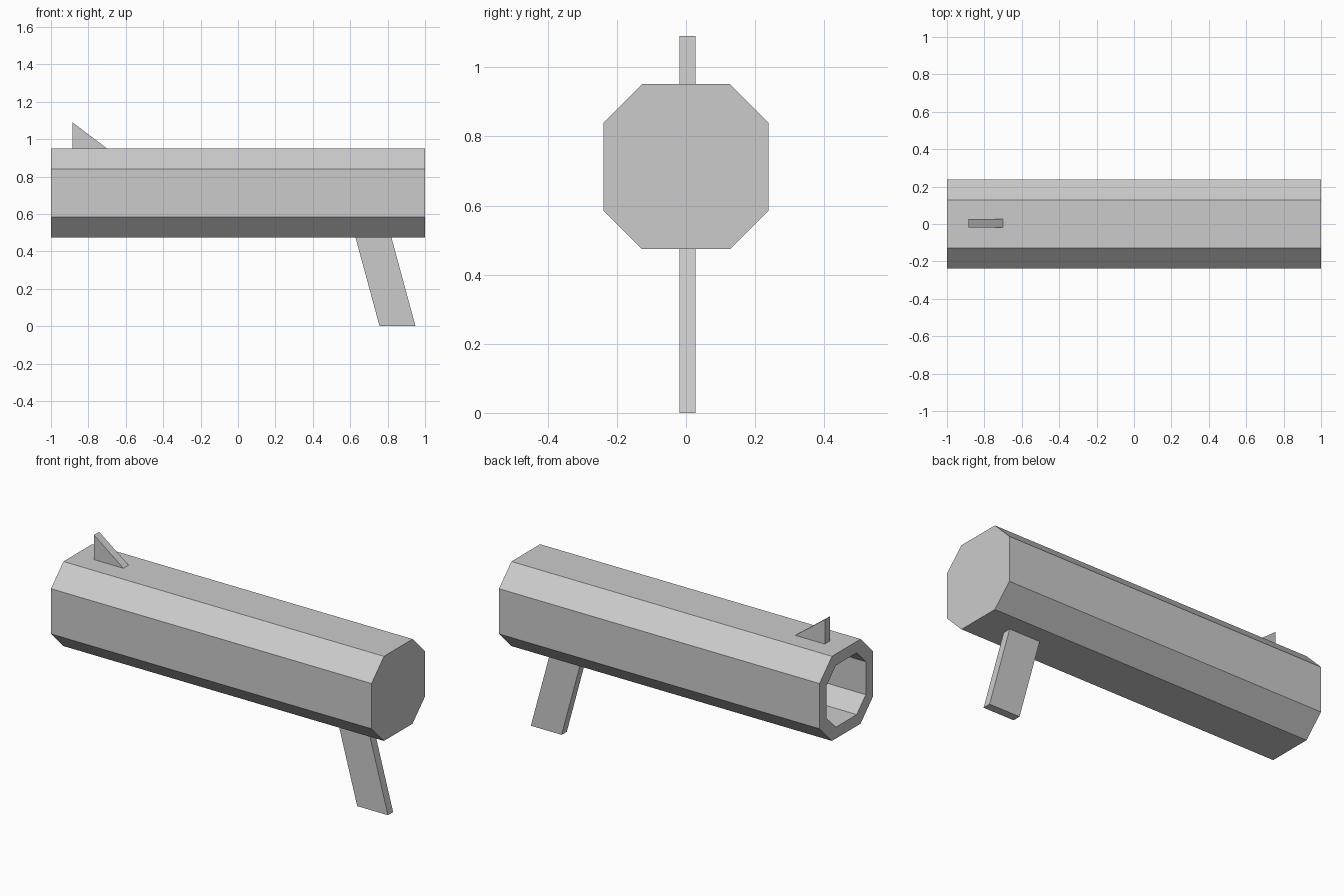
import bpy, bmesh

if "Cube" in bpy.data.objects:
    bpy.data.objects.remove(bpy.data.objects["Cube"])

ZC = 0.7125  # height of the tube axis


def make_object(name, bm):
    bmesh.ops.recalc_face_normals(bm, faces=bm.faces)
    mesh = bpy.data.meshes.new(name)
    bm.to_mesh(mesh)
    bm.free()
    obj = bpy.data.objects.new(name, mesh)
    bpy.context.collection.objects.link(obj)
    return obj


def plate(name, profile, y0=-0.019, y1=0.027):
    """Flat plate: an x-z profile extruded along y."""
    bm = bmesh.new()
    face = bm.faces.new([bm.verts.new((x, y0, z)) for x, z in profile])
    out = bmesh.ops.extrude_face_region(bm, geom=[face])
    moved = [v for v in out["geom"] if isinstance(v, bmesh.types.BMVert)]
    bmesh.ops.translate(bm, verts=moved, vec=(0, y1 - y0, 0))
    return make_object(name, bm)


def octagon(bm, x, scale):
    """Ring of a square section with cut corners, around the tube axis."""
    a, b = 0.2385 * scale, 0.1275 * scale
    pts = [(a, -b), (a, b), (b, a), (-b, a), (-a, b), (-a, -b), (-b, -a), (b, -a)]
    return [bm.verts.new((x, y, ZC + z)) for y, z in pts]


# Barrel: closed at the back, hollow bore open at the muzzle (-x)
bm = bmesh.new()
rings = [octagon(bm, x, s) for x, s in ((1, 1), (-1, 1), (-1, 0.73), (0.93, 0.73))]
for r0, r1 in zip(rings, rings[1:]):
    for i in range(8):
        j = (i + 1) % 8
        bm.faces.new((r0[i], r0[j], r1[j], r1[i]))
bm.faces.new(rings[0])
bm.faces.new(rings[-1])
make_object("barrel", bm)

# Slanted grip under the back end
plate("grip", [(0.757, 0), (0.949, 0), (0.816, 0.49), (0.624, 0.49)])

# Wedge sight on top near the muzzle
plate("front_sight", [(-0.885, 0.945), (-0.70, 0.945), (-0.70, 0.95), (-0.885, 1.09)])
